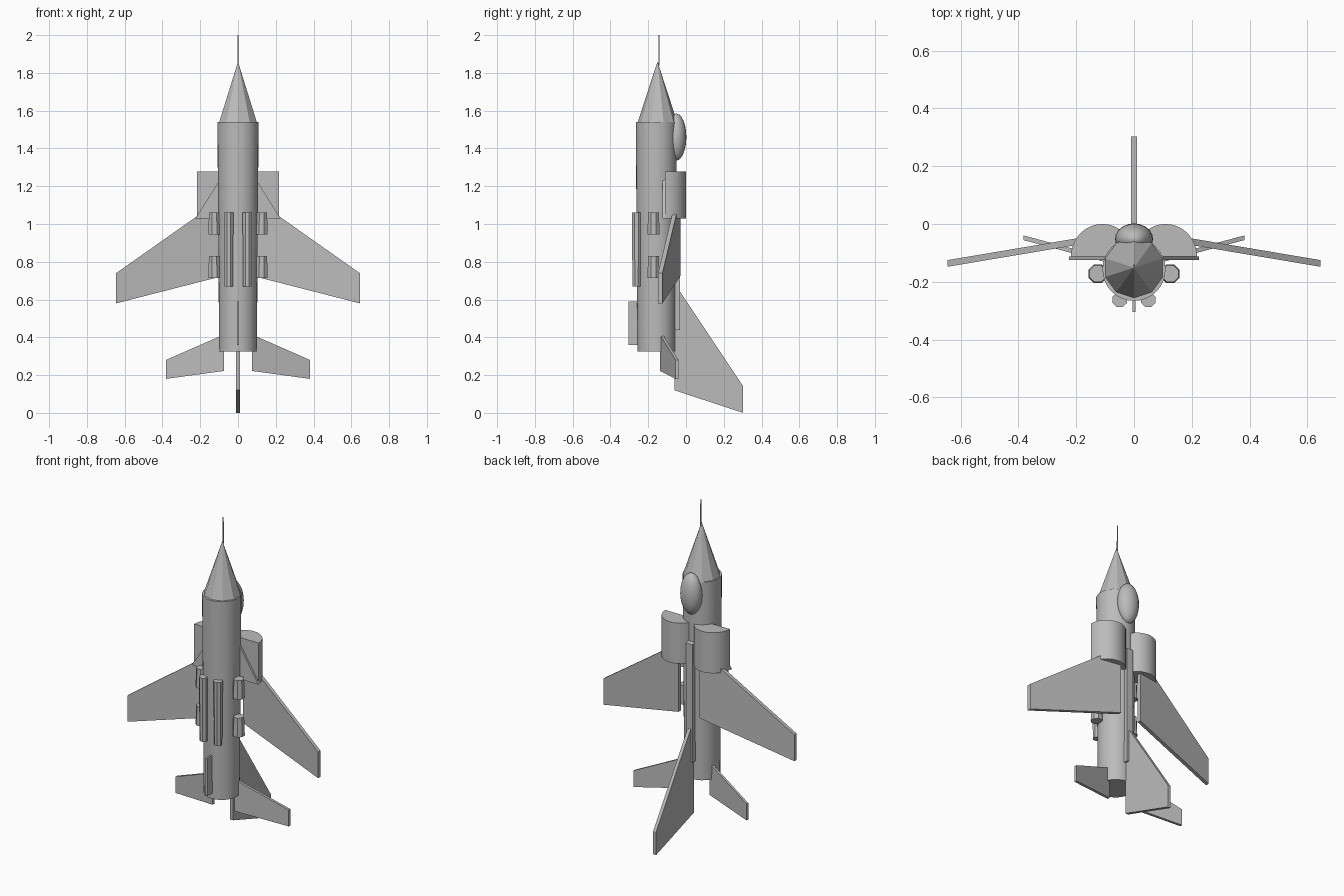
import bpy, bmesh, math
from mathutils import Matrix, Vector

cube = bpy.data.objects.get("Cube")
if cube:
    bpy.data.objects.remove(cube, do_unlink=True)

grey = bpy.data.materials.new("light_grey")
grey.use_nodes = True
GREY = (0.5, 0.5, 0.5, 1)
grey.diffuse_color = GREY
grey.node_tree.nodes["Principled BSDF"].inputs["Base Color"].default_value = GREY


def finish(name, bm, smooth=False):
    bmesh.ops.recalc_face_normals(bm, faces=bm.faces)
    mesh = bpy.data.meshes.new(name)
    bm.to_mesh(mesh)
    bm.free()
    mesh.materials.append(grey)
    ob = bpy.data.objects.new(name, mesh)
    bpy.context.collection.objects.link(ob)
    if smooth:
        bpy.ops.object.select_all(action='DESELECT')
        ob.select_set(True)
        bpy.context.view_layer.objects.active = ob
        bpy.ops.object.shade_smooth_by_angle(angle=math.radians(40))
    return ob


def tube(name, x, y, z0, z1, r0, r1, sides, smooth=False, turn=0.0):
    """Upright cylinder or cone between two heights."""
    bm = bmesh.new()
    place = Matrix.Translation((x, y, (z0 + z1) / 2)) @ Matrix.Rotation(turn, 4, 'Z')
    bmesh.ops.create_cone(bm, cap_ends=True, segments=sides, radius1=r0, radius2=r1,
                          depth=z1 - z0, matrix=place)
    return finish(name, bm, smooth)


def prism(name, outline, sweep, smooth=False):
    """Extrude a closed outline of 3D points along a vector."""
    bm = bmesh.new()
    face = bm.faces.new([bm.verts.new(p) for p in outline])
    out = bmesh.ops.extrude_face_region(bm, geom=[face])
    moved = [g for g in out["geom"] if isinstance(g, bmesh.types.BMVert)]
    bmesh.ops.translate(bm, verts=moved, vec=Vector(sweep))
    return finish(name, bm, smooth)


def surface(name, side, outline, root_y, slope, thick):
    """Slanted flat plate given as (x, z) points, with y following the slope."""
    pts = [(side * x, root_y + slope * x - thick / 2, z) for x, z in outline]
    return prism(name, pts, (0, thick, 0))


# Body
tube("fuselage", 0, -0.157, 0.325, 1.54, 0.1, 0.109, 32, True)
tube("nose_cone", 0, -0.151, 1.535, 1.86, 0.106, 0, 10)
tube("nose_probe", 0, -0.143, 1.84, 2.0, 0.004, 0.003, 8)

# Canopy
bm = bmesh.new()
bmesh.ops.create_uvsphere(bm, u_segments=20, v_segments=12, radius=1,
                          matrix=Matrix.Translation((0, -0.052, 1.46))
                          @ Matrix.Diagonal((0.066, 0.054, 0.125, 1)))
finish("canopy", bm, True)

# Dorsal spine, tail fin and ventral fin
prism("dorsal_spine", [(-0.022, y, z) for y, z in
                       ((-0.09, 0.44), (-0.033, 0.44), (-0.033, 1.16), (-0.09, 1.18))],
      (0.044, 0, 0))
prism("tail_fin", [(-0.01, y, z) for y, z in
                   ((-0.062, 0.12), (0.303, 0), (0.303, 0.14), (-0.03, 0.64), (-0.062, 0.64))],
      (0.02, 0, 0))
prism("ventral_fin", [(-0.006, y, z) for y, z in
                      ((-0.305, 0.36), (-0.22, 0.36), (-0.22, 0.59), (-0.305, 0.59))],
      (0.012, 0, 0))

for side, word in ((1, "left"), (-1, "right")):
    # Half-round intakes
    arc = [math.pi * i / 20 for i in range(21)]
    prism(word + "_intake",
          [(side * 0.109 + 0.109 * math.cos(a), -0.112 + 0.112 * math.sin(a), 1.03) for a in arc],
          (0, 0, 0.248), True)

    # Wings droop outwards, tailplanes rise outwards
    surface(word + "_wing", side,
            ((0.07, 1.145), (0.645, 0.74), (0.645, 0.58), (0.07, 0.727)), -0.028, -0.168, 0.023)
    surface(word + "_strake", side,
            ((0.09, 1.245), (0.225, 1.03), (0.09, 1.03)), -0.118, 0, 0.012)
    surface(word + "_tailplane", side,
            ((0.074, 0.415), (0.382, 0.28), (0.382, 0.18), (0.074, 0.222)), -0.15, 0.268, 0.016)

    # Belly stores and side stores
    tube(word + "_belly_store", side * 0.049, -0.262, 0.67, 1.06, 0.023, 0.027, 8, turn=math.pi / 8)
    for z, spot in ((0.945, "upper"), (0.715, "lower")):
        tube(f"{word}_{spot}_side_store", side * 0.125, -0.172, z, z + 0.115,
             0.035, 0.031, 8, turn=math.pi / 8)
